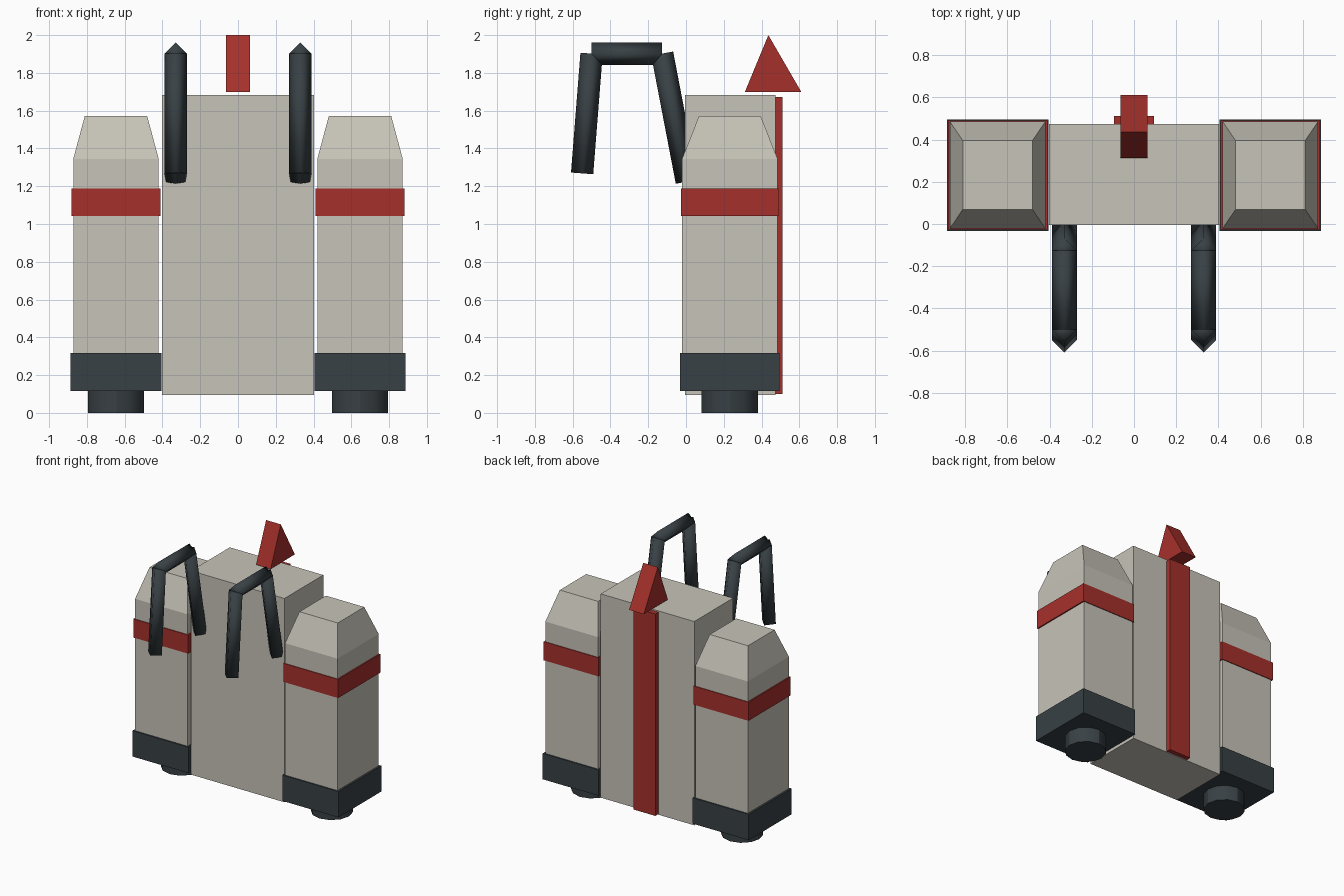
import bpy
from mathutils import Vector

if "Cube" in bpy.data.objects:
    bpy.data.objects.remove(bpy.data.objects["Cube"])


def material(name, rgb):
    m = bpy.data.materials.new(name)
    m.diffuse_color = (*rgb, 1)
    m.use_nodes = True
    m.node_tree.nodes["Principled BSDF"].inputs["Base Color"].default_value = m.diffuse_color
    return m


SHELL = material("shell_beige", (0.57, 0.55, 0.48))
RED = material("trim_red", (0.38, 0.03, 0.024))
DARK = material("dark_metal", (0.04, 0.052, 0.058))


def mesh_object(name, verts, faces, mat):
    me = bpy.data.meshes.new(name)
    me.from_pydata(verts, [], faces)
    me.materials.append(mat)
    ob = bpy.data.objects.new(name, me)
    bpy.context.collection.objects.link(ob)
    return ob


def frustum(name, x, y, z0, z1, size0, size1, mat):
    """Rectangular block whose bottom and top sizes may differ."""
    verts = [(x + sx * w / 2, y + sy * d / 2, z)
             for z, (w, d) in ((z0, size0), (z1, size1))
             for sx, sy in ((-1, -1), (1, -1), (1, 1), (-1, 1))]
    faces = [(3, 2, 1, 0), (4, 5, 6, 7)]
    faces += [(i, (i + 1) % 4, (i + 1) % 4 + 4, i + 4) for i in range(4)]
    return mesh_object(name, verts, faces, mat)


def block(name, x, y, z0, z1, w, d, mat):
    return frustum(name, x, y, z0, z1, (w, d), (w, d), mat)


def rod(name, a, b, radius, sides, mat):
    """Cylinder running from point a to point b."""
    a, b = Vector(a), Vector(b)
    bpy.ops.mesh.primitive_cylinder_add(vertices=sides, radius=radius,
                                        depth=(b - a).length, location=(a + b) / 2)
    ob = bpy.context.object
    ob.name = name
    ob.rotation_mode = 'QUATERNION'
    # Rods lie in the YZ plane, so this turn keeps corners pointing along x
    ob.rotation_quaternion = Vector((0, 0, 1)).rotation_difference(b - a)
    ob.data.materials.append(mat)
    return ob


# Central pack with red spine strip
block("main_body", 0, 0.235, 0.095, 1.682, 0.806, 0.478, SHELL)
block("spine_strip", 0, 0.49, 0.10, 1.672, 0.188, 0.044, RED)

# Triangular fin on top
profile = [(0.312, 1.70), (0.61, 1.70), (0.436, 2.0)]
fin = [(x, y, z) for x in (-0.063, 0.063) for y, z in profile]
mesh_object("top_fin", fin,
            [(0, 2, 1), (3, 4, 5), (0, 1, 4, 3), (1, 2, 5, 4), (2, 0, 3, 5)], RED)

for side, s in (("left", -1), ("right", 1)):
    # Side booster: tank, tapered cap, band, base and nozzle
    x, y = s * 0.646, 0.232
    block(f"{side}_tank", x, y, 0.13, 1.345, 0.452, 0.506, SHELL)
    frustum(f"{side}_tank_cap", x, y, 1.345, 1.572, (0.452, 0.506), (0.33, 0.326), SHELL)
    block(f"{side}_band", x, y, 1.043, 1.188, 0.472, 0.518, RED)
    block(f"{side}_base", x, y, 0.117, 0.318, 0.482, 0.528, DARK)
    rod(f"{side}_nozzle", (x, y, 0), (x, y, 0.16), 0.149, 12, DARK)
    bpy.ops.object.shade_smooth_by_angle()

    # Shoulder strap made of three four-sided rods
    hx = s * 0.33
    path = [(hx, -0.55, 1.268), (hx, -0.5, 1.902), (hx, -0.126, 1.902), (hx, 0.004, 1.224)]
    for part, a, b in zip(("front", "top", "rear"), path, path[1:]):
        rod(f"{side}_strap_{part}", a, b, 0.059, 4, DARK)
        bpy.ops.object.shade_smooth_by_angle(angle=1.6)
